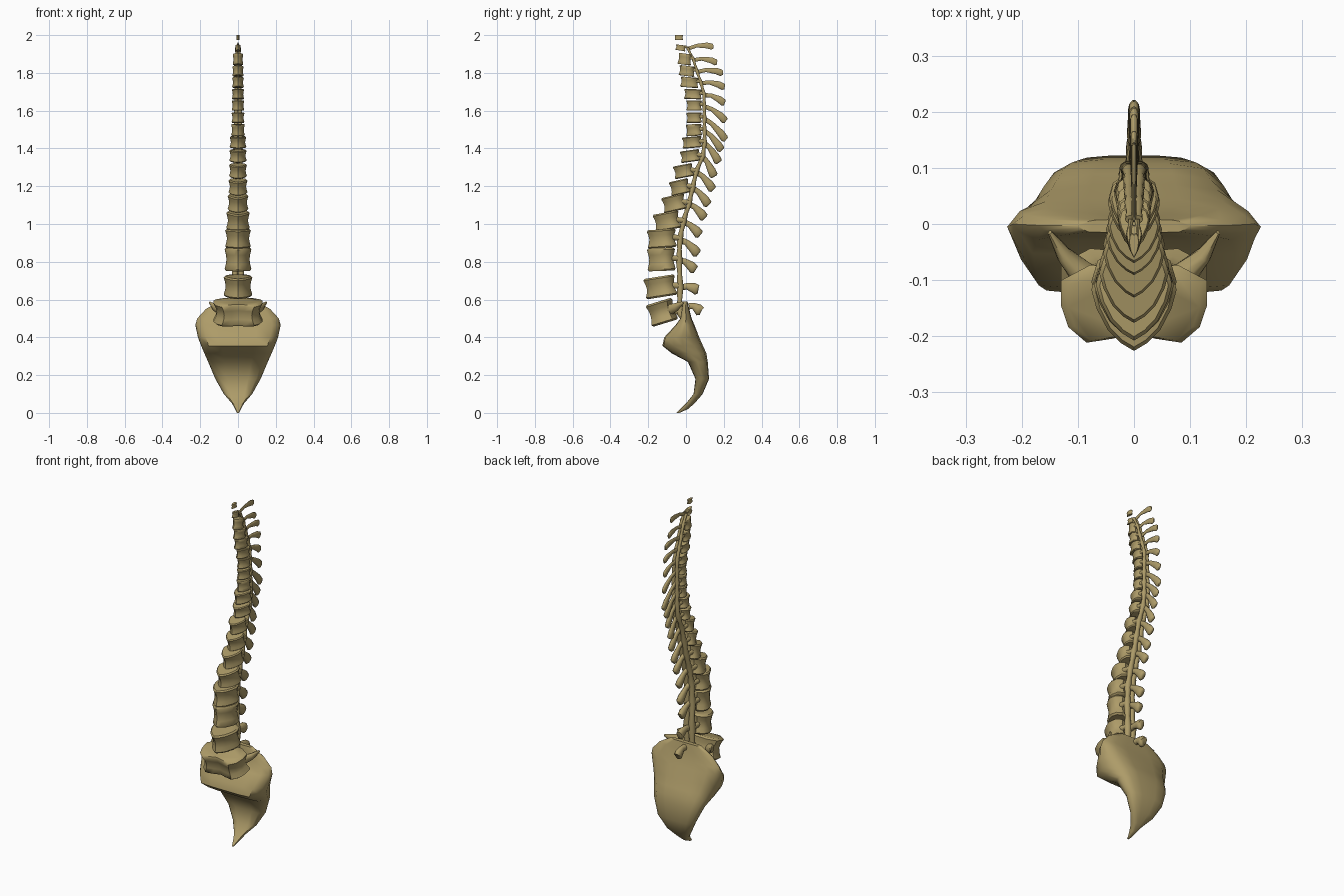
import bpy, bmesh, math
from mathutils import Vector, Matrix

if "Cube" in bpy.data.objects:
    bpy.data.objects.remove(bpy.data.objects["Cube"])

mat = bpy.data.materials.new("bone")
mat.diffuse_color = (0.42, 0.33, 0.14, 1)
mat.use_nodes = True
mat.node_tree.nodes["Principled BSDF"].inputs["Base Color"].default_value = mat.diffuse_color


def loft(name, rings, angle=45):
    """Skin a list of equal-length closed rings, capped at both ends."""
    bm = bmesh.new()
    vs = [[bm.verts.new(p) for p in r] for r in rings]
    n = len(vs[0])
    for a, b in zip(vs, vs[1:]):
        for i in range(n):
            j = (i + 1) % n
            bm.faces.new((a[i], a[j], b[j], b[i]))
    bm.faces.new(vs[0][::-1])
    bm.faces.new(vs[-1])
    bmesh.ops.recalc_face_normals(bm, faces=bm.faces)
    me = bpy.data.meshes.new(name)
    bm.to_mesh(me)
    bm.free()
    ob = bpy.data.objects.new(name, me)
    bpy.context.collection.objects.link(ob)
    me.materials.append(mat)
    bpy.ops.object.select_all(action='DESELECT')
    ob.select_set(True)
    bpy.context.view_layer.objects.active = ob
    bpy.ops.object.shade_smooth_by_angle(angle=math.radians(angle))
    return ob


def mirrored(half):
    """Half outline from front centre to back centre -> full outline."""
    return half + [(-x, y) for x, y in half[-2:0:-1]]


def rod(name, stations, n=10):
    """Tapered elliptical rod: stations are (point, x radius, other radius)."""
    rings = []
    for i, (p, rx, rh) in enumerate(stations):
        a = Vector(stations[max(i - 1, 0)][0])
        b = Vector(stations[min(i + 1, len(stations) - 1)][0])
        t = (b - a).normalized()
        side = Vector((1, 0, 0))
        side = (side - t * side.dot(t)).normalized()
        up = t.cross(side)
        rings.append([Vector(p) + side * rx * math.cos(k * math.tau / n)
                      + up * rh * math.sin(k * math.tau / n) for k in range(n)])
    return loft(name, rings, 60)


# Outlines of the vertebral body (pointed front) and the wide lowest one
BODY = mirrored([(0, -1), (.3, -.84), (.62, -.55), (.88, -.1), (1, .3),
                 (.85, .75), (.4, .98), (0, .85)])
WIDE = mirrored([(0, -.78), (.3, -.9), (.65, -1), (.9, -.6), (1, -.05),
                 (1, .6), (.6, 1), (0, .9)])
RIMS = [(-.5, .9), (-.42, 1), (-.2, .9), (0, .86), (.2, .9), (.42, 1), (.5, .9)]


def body(name, y0, y1, z0, z1, w, tilt, outline):
    t = math.radians(tilt)
    d = (y1 - y0) / 2
    h = (z1 - z0) - 1.2 * d * abs(math.sin(t))
    rot = Matrix.Rotation(t, 3, 'X')
    c = Vector((0, (y0 + y1) / 2, (z0 + z1) / 2))
    loft(name, [[c + rot @ Vector((x * w * s, y * d * s, f * h))
                 for x, y in outline] for f, s in RIMS])


# Bottom to top: body y0, y1, z0, z1, half width, tilt | process tip y, z
SPINE = [
    (-.20, -.055, .46, .605, .13, 17, .08, .535),
    (-.22, -.05, .605, .73, .076, 9, .065, .65),
    (-.205, -.055, .75, .875, .071, 2, .05, .755),
    (-.205, -.05, .87, .975, .068, 4, .065, .84),
    (-.17, -.03, .96, 1.07, .062, 11, .075, .94),
    (-.125, 0, 1.06, 1.16, .055, 13, .10, 1.03),
    (-.085, .02, 1.15, 1.24, .050, 13, .12, 1.10),
    (-.065, .04, 1.24, 1.32, .047, 11, .145, 1.18),
    (-.03, .075, 1.325, 1.395, .046, 8, .15, 1.25),
    (-.02, .085, 1.40, 1.465, .044, 5, .175, 1.325),
    (0, .085, 1.465, 1.53, .036, 3, .19, 1.39),
    (.002, .085, 1.535, 1.59, .034, 1, .212, 1.445),
    (.002, .085, 1.60, 1.655, .033, 0, .212, 1.545),
    (-.01, .085, 1.66, 1.715, .032, -2, .205, 1.64),
    (-.03, .068, 1.72, 1.78, .031, -5, .205, 1.725),
    (-.037, .048, 1.78, 1.84, .030, -7, .195, 1.80),
    (-.042, .03, 1.84, 1.905, .028, -8, .165, 1.855),
    (-.055, 0, 1.915, 1.95, .014, -10, .145, 1.94),
    (-.06, -.015, 1.975, 2.0, .009, 0, None, None),
]

arch = []
for i, (y0, y1, z0, z1, w, tilt, ty, tz) in enumerate(SPINE):
    body(f"vertebra_body_{i + 1}", y0, y1, z0, z1, w, tilt, WIDE if i == 0 else BODY)
    if ty is None:
        continue
    f = i / 17
    r = .022 * (1 - f) + .009 * f            # arch thickness
    ay, az = y1 + r * .9, (z0 + z1) / 2
    arch.append((ay, az, r))
    # Spinous process: thin blade widening toward a blunt tip
    by, bz = (.015, .565) if i == 0 else (ay, az - .005)
    tx = .020 * (1 - f) + .0055 * f
    th = .030 * (1 - f) + .017 * f
    a, b = Vector((0, by, bz)), Vector((0, ty, tz))
    sag = Vector((0, 0, .012))
    rod(f"spinous_process_{i + 1}", [
        (a, tx * .8, th * .6), (a.lerp(b, .35) + sag, tx * .7, th * .6),
        (a.lerp(b, .75) + sag * .7, tx, th * .95), (a.lerp(b, .93), tx, th),
        (b, tx * .5, th * .65)])
    # Pedicles from body to arch
    for s in (-1, 1):
        x = s * min(w * .5, .03)
        rod(f"pedicle_{i + 1}_{'left' if s < 0 else 'right'}", [
            ((x, y1 - .025, az + .008), r * .5, r * .8),
            ((x * .8, ay, az + .004), r * .5, r * .7)], 8)

# Facet rails joining the arches on both sides, knotted at each level
for s in (-1, 1):
    st = [((s * .012, .0, .50), .03, .025)]
    for k, (y, z, r) in enumerate(arch):
        st.append(((s * r * .75, y, z), r, r * .9))
        if k + 1 < len(arch):
            y2, z2, _ = arch[k + 1]
            st.append(((s * r * .75, (y + y2) / 2, (z + z2) / 2), r * .7, r * .6))
    rod(f"facet_rail_{'left' if s < 0 else 'right'}", st)
    # Small wing prongs of the lowest vertebra
    rod(f"wing_prong_{'left' if s < 0 else 'right'}", [
        ((s * .09, -.09, .545), .025, .03), ((s * .125, -.055, .56), .014, .022),
        ((s * .15, -.015, .585), .004, .006)], 8)

# Sacrum and tailbone: shield-shaped loft, rows are z, front y, back y, half width
SACRUM = [(.59, -.015, .008, .10), (.55, -.022, .017, .17), (.5, -.03, .03, .216),
          (.465, -.055, .045, .226), (.40, -.115, .07, .212), (.355, -.125, .09, .195),
          (.315, -.075, .108, .178), (.27, .01, .115, .158), (.18, .05, .122, .12),
          (.10, .04, .088, .075), (.05, .0, .045, .032), (.02, -.03, .01, .015),
          (0, -.052, -.035, .005)]
SHIELD = mirrored([(0, 0), (.45, 0), (.8, .03), (.95, .28), (1, .5), (.9, .78),
                   (.7, .95), (.35, 1), (0, 1)])
loft("sacrum", [[(x * w, f + (b - f) * y, z) for x, y in SHIELD]
                for z, f, b, w in SACRUM], 50)
